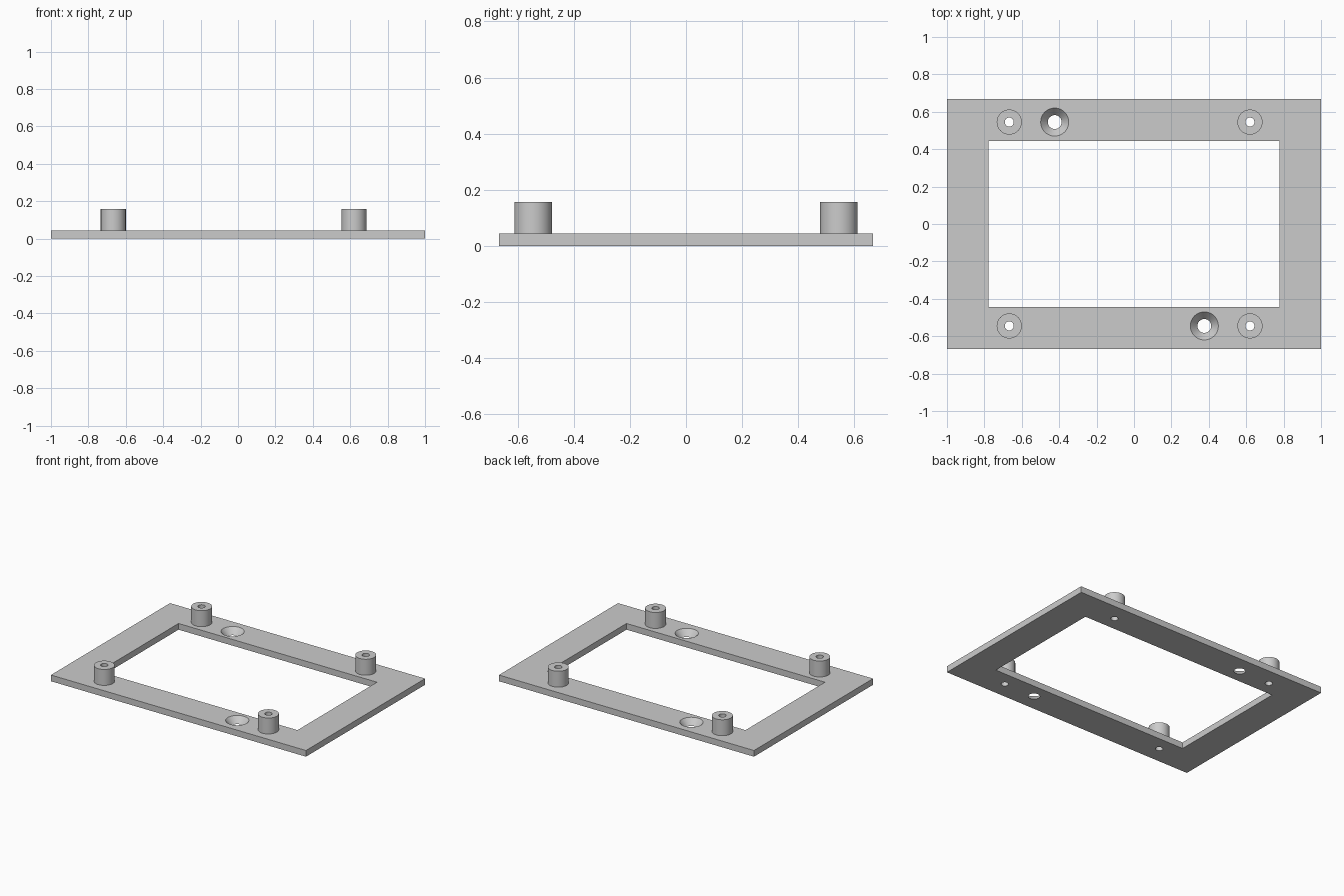
import bpy

if "Cube" in bpy.data.objects:
    bpy.data.objects.remove(bpy.data.objects["Cube"], do_unlink=True)

PLATE_H, POST_TOP = 0.044, 0.157
ROW_Y = 0.545
POSTS = {"left": 0.62, "right": -0.667}
SIDES = {"front": -1, "back": 1}

grey = bpy.data.materials.new("plain grey")
grey.use_nodes = True
COLOUR = (0.6, 0.6, 0.6, 1)
grey.diffuse_color = COLOUR
grey.node_tree.nodes["Principled BSDF"].inputs["Base Color"].default_value = COLOUR


def finish(name):
    obj = bpy.context.object
    obj.name = name
    obj.data.materials.append(grey)
    return obj


def box(name, x, y, z0, z1):
    bpy.ops.mesh.primitive_cube_add(size=1, location=(0, 0, (z0 + z1) / 2))
    bpy.context.object.scale = (x, y, z1 - z0)
    bpy.ops.object.transform_apply(location=False)
    return finish(name)


def cone(name, x, y, z0, z1, r0, r1):
    bpy.ops.mesh.primitive_cone_add(vertices=48, radius1=r0, radius2=r1,
                                    depth=z1 - z0, location=(x, y, (z0 + z1) / 2))
    return finish(name)


def cut(obj, cutter):
    mod = obj.modifiers.new("cut", "BOOLEAN")
    mod.operation, mod.solver, mod.object = "DIFFERENCE", "EXACT", cutter
    bpy.ops.object.select_all(action="DESELECT")
    obj.select_set(True)
    bpy.context.view_layer.objects.active = obj
    bpy.ops.object.modifier_apply(modifier=mod.name)


def smooth(obj):
    bpy.ops.object.select_all(action="DESELECT")
    obj.select_set(True)
    bpy.context.view_layer.objects.active = obj
    bpy.ops.object.shade_smooth_by_angle()


def remove(obj):
    bpy.data.objects.remove(obj, do_unlink=True)


# Rectangular frame with an open middle
plate = box("frame_plate", 2, 1.334, 0, PLATE_H)
window = box("window_cutter", 1.556, 0.89, -0.1, 0.2)
cut(plate, window)
remove(window)

# Hollow standoffs, bored right through the plate
for side, sign in SIDES.items():
    for hand, x in POSTS.items():
        y = sign * ROW_Y
        post = cone(f"{side}_{hand}_standoff", x, y, PLATE_H, POST_TOP, 0.067, 0.067)
        bore = cone("bore_cutter", x, y, -0.1, 0.3, 0.024, 0.024)
        cut(plate, bore)
        cut(post, bore)
        remove(bore)
        smooth(post)

# Countersunk screw holes, the cone extended past both plate faces
SLOPE = (0.075 - 0.037) / PLATE_H
EXTRA = 0.01
for x, y in ((-0.424, ROW_Y), (0.376, -ROW_Y)):
    sink = cone("countersink_cutter", x, y, -EXTRA, PLATE_H + EXTRA,
                0.037 - SLOPE * EXTRA, 0.075 + SLOPE * EXTRA)
    cut(plate, sink)
    remove(sink)
smooth(plate)
